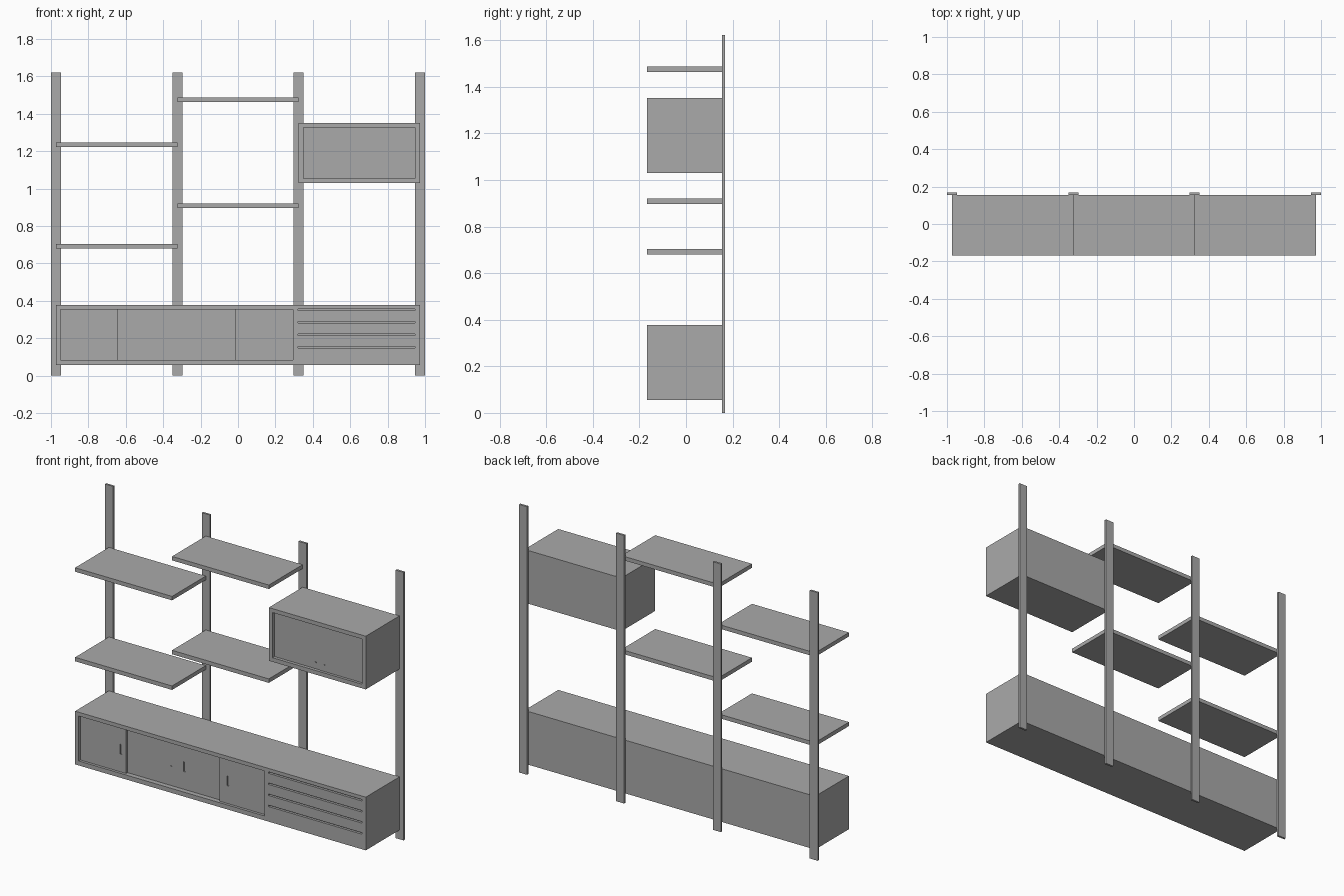
import bpy
import bmesh
from math import pi
from mathutils import Matrix, Vector

cube = bpy.data.objects.get("Cube")
if cube:
    bpy.data.objects.remove(cube, do_unlink=True)

grey = bpy.data.materials.new("plain grey")
grey.use_nodes = True
grey.diffuse_color = (0.4, 0.4, 0.4, 1)
bsdf = next(n for n in grey.node_tree.nodes if n.type == "BSDF_PRINCIPLED")
bsdf.inputs["Base Color"].default_value = grey.diffuse_color


def make_object(name, bm):
    mesh = bpy.data.meshes.new(name)
    bm.to_mesh(mesh)
    bm.free()
    mesh.materials.append(grey)
    obj = bpy.data.objects.new(name, mesh)
    bpy.context.collection.objects.link(obj)
    return obj


def add_box(bm, xs, ys, zs):
    lo, hi = Vector((xs[0], ys[0], zs[0])), Vector((xs[1], ys[1], zs[1]))
    matrix = Matrix.Translation((lo + hi) / 2) @ Matrix.Diagonal((*(hi - lo), 1))
    bmesh.ops.create_cube(bm, size=1, matrix=matrix)


def box(name, xs, ys, zs):
    bm = bmesh.new()
    add_box(bm, xs, ys, zs)
    return make_object(name, bm)


def cut(target, boxes):
    """Subtract separate boxes from a target and drop the cutter."""
    bm = bmesh.new()
    for b in boxes:
        add_box(bm, *b)
    cutter = make_object("cutter", bm)
    cutter.hide_render = True
    mod = target.modifiers.new("cut", "BOOLEAN")
    mod.operation = "DIFFERENCE"
    mod.solver = "EXACT"
    mod.object = cutter
    bpy.context.view_layer.objects.active = target
    bpy.ops.object.modifier_apply(modifier=mod.name)
    bpy.data.objects.remove(cutter, do_unlink=True)


def stud(name, x, y, z):
    bm = bmesh.new()
    matrix = Matrix.Translation((x, y, z)) @ Matrix.Rotation(pi / 2, 4, "X")
    bmesh.ops.create_cone(bm, cap_ends=True, segments=12, radius1=0.004,
                          radius2=0.004, depth=0.006, matrix=matrix)
    return make_object(name, bm)


FRONT, BACK, WALL = -0.168, 0.155, 0.168
POSTS = [-0.973, -0.324, 0.324, 0.973]
RECESS = FRONT + 0.045

# Wall uprights
for i, x in enumerate(POSTS):
    box(f"upright_{i + 1}", (x - 0.027, x + 0.027), (BACK, WALL), (0, 1.622))

# Open shelves: bay and underside height
for name, bay, z in [("left_upper", 0, 1.222), ("left_lower", 0, 0.68),
                     ("middle_upper", 1, 1.464), ("middle_lower", 1, 0.896)]:
    box("shelf_" + name, (POSTS[bay], POSTS[bay + 1]), (FRONT, BACK), (z, z + 0.024))

# Wall cabinet with two sliding doors
cabinet = box("wall_cabinet", POSTS[2:], (FRONT, BACK), (1.03, 1.352))
cut(cabinet, [((0.349, 0.947), (FRONT - 0.1, RECESS), (1.055, 1.328))])
box("cabinet_door_a", (0.349, 0.655), (FRONT + 0.019, RECESS), (1.055, 1.328))
box("cabinet_door_b", (0.655, 0.947), (FRONT + 0.016, RECESS), (1.055, 1.328))
stud("cabinet_stud_a", 0.625, FRONT + 0.018, 1.094)
stud("cabinet_stud_b", 0.685, FRONT + 0.015, 1.094)

# Sideboard: door recess plus one finger slot above each drawer
sideboard = box("sideboard", (POSTS[0], POSTS[3]), (FRONT, BACK), (0.056, 0.378))
slots = [((0.322, 0.947), (FRONT - 0.1, FRONT + 0.015), (z, z + 0.009))
         for z in (0.348 - 0.067 * i for i in range(4))]
cut(sideboard, [((-0.949, 0.295), (FRONT - 0.1, RECESS), (0.083, 0.355))] + slots)

# Sideboard doors with upright grip slots; the middle door sits deeper
for name, xs, inset, grip in [("left", (-0.949, -0.642), 0.016, -0.676),
                              ("middle", (-0.642, -0.016), 0.03, -0.261),
                              ("right", (-0.016, 0.295), 0.016, 0.04)]:
    y = FRONT + inset
    door = box("sideboard_door_" + name, xs, (y, RECESS), (0.083, 0.355))
    cut(door, [((grip - 0.006, grip + 0.006), (y - 0.1, y + 0.006), (0.19, 0.25))])
stud("sideboard_lock", -0.35, FRONT + 0.029, 0.2)
